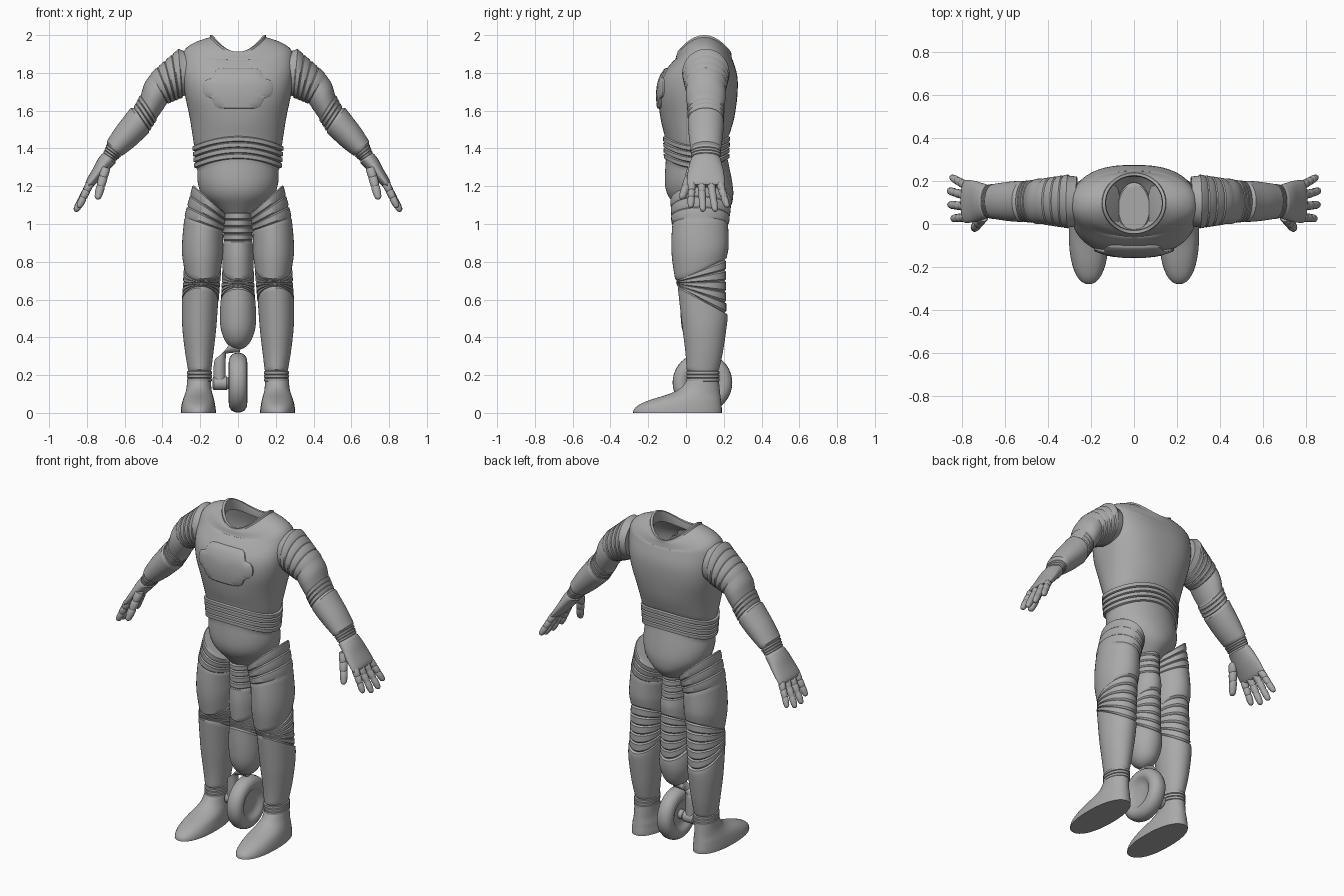
import bpy, bmesh
from math import sin, cos, pi, radians
from mathutils import Vector
from mathutils.bvhtree import BVHTree

old = bpy.data.objects.get("Cube")
if old:
    bpy.data.objects.remove(old, do_unlink=True)

grey = bpy.data.materials.new("suit grey")
grey.use_nodes = True
grey.diffuse_color = (0.4, 0.4, 0.4, 1)
grey.node_tree.nodes["Principled BSDF"].inputs["Base Color"].default_value = (0.4, 0.4, 0.4, 1)
SEG = 40
parts = []


def key(z, rx, front, back, x=0, du=0, dv=0, saddle=0, box=0):
    """One cross-section: half width, front and back depth, tilts, saddle, boxiness."""
    return (x, (front + back) / 2, z, rx, (back - front) / 2, du, dv, saddle, box)


def slant(xl, zl, xu, zu, ry, y=0.105):
    """Cross-section of a sloping limb, from its lower and upper edge."""
    return key((zl + zu) / 2, (xu - xl) / 2, y - ry, y + ry, (xl + xu) / 2, (zu - zl) / 2)


def mix(a, b, t):
    return tuple(p + (q - p) * t for p, q in zip(a, b))


def smooth(keys, steps=4):
    """Extra cross-sections along a soft spline through the keys."""
    out = []
    for i in range(len(keys) - 1):
        k0, k1, k2 = keys[max(i - 1, 0)], keys[i], keys[i + 1]
        k3 = keys[min(i + 2, len(keys) - 1)]
        for s in range(steps):
            t = s / steps
            out.append(tuple(b + 0.5 * t * (c - a + t * (2 * a - 5 * b + 4 * c - d
                             + t * (3 * (b - c) + d - a)))
                             for a, b, c, d in zip(k0, k1, k2, k3)))
    return out + [keys[-1]]


def bands(a, b, n, bulge):
    """Raised bands with grooves between them."""
    out = []
    for i in range(n):
        for t, g in ((0, 0), (0.14, 1), (0.82, 1)):
            k = list(mix(a, b, (i + t) / n))
            for j in (3, 4, 5):
                k[j] *= 1 + bulge * g
            out.append(tuple(k))
    return out + [b]


def ring(k, seg=SEG):
    x, y, z, rx, ry, du, dv, saddle, box = k
    pts = []
    for i in range(seg):
        a = 2 * pi * i / seg
        c, s = cos(a), sin(a)
        cc = abs(c) ** (1 - box) * (1 if c > 0 else -1)
        ss = abs(s) ** (1 - box) * (1 if s > 0 else -1)
        pts.append(Vector((x + rx * cc, y + ry * ss,
                           z + du * cc + dv * ss + saddle * cos(2 * a))))
    return pts


def skin(name, rings, caps=(True, True), side=1):
    """Join point rings into a surface."""
    bm = bmesh.new()
    rows = [[bm.verts.new((p.x * side, p.y, p.z)) for p in r] for r in rings]
    n = len(rows[0])
    for a, b in zip(rows, rows[1:]):
        for i in range(n):
            j = (i + 1) % n
            bm.faces.new((a[i], a[j], b[j], b[i]))
    for on, row in zip(caps, (rows[0], rows[-1])):
        if on:
            bm.faces.new(row)
    bmesh.ops.recalc_face_normals(bm, faces=bm.faces)
    mesh = bpy.data.meshes.new(name)
    bm.to_mesh(mesh)
    bm.free()
    mesh.materials.append(grey)
    obj = bpy.data.objects.new(name, mesh)
    bpy.context.collection.objects.link(obj)
    parts.append(obj)
    return obj


def loft(name, keys, caps=(True, True), side=1, seg=SEG):
    return skin(name, [ring(k, seg) for k in keys], caps, side)


def lathe(name, profile, y, z):
    """Turn (x, radius) points round a sideways axle."""
    return skin(name, [[Vector((x, y + r * cos(2 * pi * i / SEG), z + r * sin(2 * pi * i / SEG)))
                        for i in range(SEG)] for x, r in profile])


# Torso: pelvis, waist bands, chest, shoulders and open collar
pelvis = smooth([key(1.03, .07, 0, .18), key(1.09, .13, -.05, .235), key(1.15, .19, -.095, .25),
                 key(1.22, .213, -.112, .245), key(1.31, .215, -.107, .222, saddle=-.025)])
waist = bands(key(1.32, .22, -.108, .22, saddle=-.025),
              key(1.44, .23, -.113, .225, saddle=-.025), 4, .055)
chest = smooth([key(1.45, .234, -.115, .23, saddle=-.025), key(1.56, .255, -.135, .255, box=.1),
                key(1.68, .28, -.147, .272, box=.2), key(1.78, .295, -.13, .272, box=.2),
                key(1.87, .295, -.07, .25, saddle=.01, box=.15),
                key(1.90, .275, -.057, .245, saddle=.03, box=.1),
                key(1.93, .22, -.05, .24, saddle=.035, box=.05),
                key(1.945, .15, -.046, .24, saddle=.043)])
collar = [key(1.956, .147, -.045, .238, saddle=.044), key(1.955, .133, -.03, .225, saddle=.044),
          key(1.93, .13, -.027, .222, saddle=.04), key(1.90, .135, -.027, .222, saddle=.03)]
torso = loft("torso", pelvis + waist + chest + collar, (True, False), seg=64)

# Chest badge laid over the chest surface
tree = BVHTree.FromPolygons([v.co for v in torso.data.vertices],
                            [p.vertices for p in torso.data.polygons])
quarter = [(.03, .107), (.07, .107), (.1, .105), (.12, .094), (.13, .075), (.137, .057),
           (.15, .049), (.168, .044), (.181, .028), (.185, .008)]
outline = quarter + [(x, -z) for x, z in reversed(quarter)]
outline += [(-x, -z) for x, z in quarter] + [(-x, z) for x, z in reversed(quarter)]


def on_chest(x, z, lift):
    hit = tree.ray_cast(Vector((x, -1, z)), Vector((0, 1, 0)))[0]
    return Vector((x, hit.y - lift, z))


skin("chest_badge", [[on_chest(x * s, 1.718 + z * s, lift) for x, z in outline]
                     for s, lift in ((1, -.01), (1, .008), (.96, .012), (.7, .012),
                                     (.4, .012), (.1, .012))])


def digit(name, base, tip, r, side):
    """Three-jointed finger with a round tip."""
    d = (Vector(tip) - Vector(base)).normalized()

    def at(p, s):
        return key(p[2], -r * s * d.z, p[1] - r * s, p[1] + r * s, p[0], r * s * d.x)
    end = Vector(tip)
    keys = bands(at(base, .95), at(end - d * r, .8), 3, .14)
    keys += [at(end - d * r * t, s) for t, s in ((.7, .8), (.3, .62), (.08, .35), (0, .1))]
    loft(name, keys, side=side, seg=14)


for side, label in ((1, "left"), (-1, "right")):
    # Arm with shoulder, elbow and wrist bands, ending in the palm
    arm = [slant(.26, 1.69, .27, 1.91, .115)]
    arm += bands(slant(.293, 1.675, .31, 1.925, .12), slant(.375, 1.64, .46, 1.795, .103), 4, .05)
    arm += smooth([slant(.385, 1.625, .472, 1.78, .106), slant(.405, 1.595, .497, 1.74, .105),
                   slant(.43, 1.56, .513, 1.685, .096)])
    arm += bands(slant(.432, 1.555, .515, 1.68, .094), slant(.47, 1.495, .55, 1.615, .09), 3, .06)
    arm += smooth([slant(.472, 1.482, .568, 1.615, .095), slant(.505, 1.45, .602, 1.57, .094),
                   slant(.555, 1.405, .648, 1.51, .089), slant(.61, 1.363, .695, 1.437, .081)])
    arm += bands(slant(.622, 1.362, .692, 1.42, .074), slant(.65, 1.335, .71, 1.375, .07), 3, .1)
    arm += smooth([slant(.648, 1.322, .722, 1.37, .078), slant(.675, 1.296, .745, 1.338, .086),
                   slant(.715, 1.252, .77, 1.29, .096), slant(.76, 1.205, .803, 1.232, .1),
                   slant(.778, 1.193, .806, 1.21, .094)])
    loft(label + "_arm", arm, side=side)

    # Fingers and thumb
    for name, y0, y1, x1, z1 in (("index", .032, .025, .845, 1.085), ("middle", .082, .09, .86, 1.066),
                                 ("ring", .132, .155, .862, 1.066), ("little", .18, .218, .85, 1.088)):
        digit(f"{label}_{name}_finger", (.783, y0, 1.215), (x1, y1, z1), .02, side)
    digit(label + "_thumb", (.70, .035, 1.30), (.745, -.022, 1.13), .025, side)

    # Leg with hip bands, fanned knee bands and ankle bands
    leg = bands(key(1.13, .085, -.075, .235, .15, .075), key(1.0, .1, -.07, .22, .18, .035), 3, .05)
    leg += smooth([key(.99, .104, -.073, .223, .181, .033), key(.91, .108, -.077, .226, .187, .008),
                   key(.84, .108, -.074, .224, .188, 0, .025),
                   key(.765, .098, -.058, .215, .187, 0, .055)])
    leg += bands(key(.755, .093, -.046, .203, .188, 0, .055),
                 key(.6, .091, -.038, .205, .199, 0, -.07), 5, .07)
    leg += smooth([key(.592, .096, -.043, .218, .201, 0, -.07), key(.53, .094, -.032, .22, .203, 0, -.03),
                   key(.44, .089, -.018, .213, .205), key(.32, .075, -.003, .195, .205),
                   key(.23, .062, .003, .175, .203)])
    leg += bands(key(.222, .06, .01, .17, .203), key(.165, .06, .01, .17, .205), 3, .1)
    loft(label + "_leg", leg, side=side)

    # Foot with a flat sole
    foot = smooth([key(.172, .063, .004, .174, .206), key(.13, .066, -.03, .178, .207),
                   key(.1, .073, -.09, .181, .208), key(.072, .082, -.18, .184, .209, box=.08),
                   key(.045, .088, -.245, .187, .21, box=.1),
                   key(.02, .092, -.275, .19, .21, box=.1), key(0, .093, -.28, .19, .21, box=.1)], 3)
    loft(label + "_foot", foot, side=side)

# Middle leg with a rounded end
middle = bands(key(1.06, .072, -.035, .185), key(.91, .073, -.03, .19), 4, .07)
middle += smooth([key(.905, .077, -.035, .2), key(.84, .083, -.04, .205, dv=.02),
                  key(.76, .081, -.032, .2, dv=.05)])
middle += bands(key(.75, .078, -.022, .19, dv=.05), key(.6, .084, -.022, .19, dv=-.065), 5, .07)
middle += smooth([key(.59, .092, -.03, .2, dv=-.065), key(.52, .096, -.03, .2, dv=-.025),
                  key(.45, .092, -.022, .193), key(.39, .073, 0, .172), key(.355, .048, .032, .142),
                  key(.338, .02, .065, .108), key(.335, .004, .083, .091)])
loft("middle_leg", middle)

# Wheel with dished sides, its bent support and axle
half = [(.022, .004), (.024, .05), (.03, .078), (.042, .09), (.049, .108), (.047, .128),
        (.036, .146), (.018, .156)]
lathe("wheel", [(-x, r) for x, r in half] + [(0, .158)] + half[::-1], .087, .16)
path = [(.01, .352, 90), (-.04, .347, 75), (-.078, .322, 45), (-.096, .275, 15), (-.098, .15, 0)]
loft("wheel_support", smooth([key(z, .032 * cos(radians(a)), .055, .119, x, .032 * sin(radians(a)))
                              for x, z, a in path]), seg=20)
lathe("wheel_axle", [(-.134, .028), (-.128, .036), (-.06, .036), (-.05, .028), (0, .028)], .087, .157)

# Soft surfaces with crisp band edges
bpy.ops.object.select_all(action="DESELECT")
for obj in parts:
    obj.select_set(True)
bpy.context.view_layer.objects.active = torso
bpy.ops.object.shade_smooth_by_angle(angle=radians(35))
